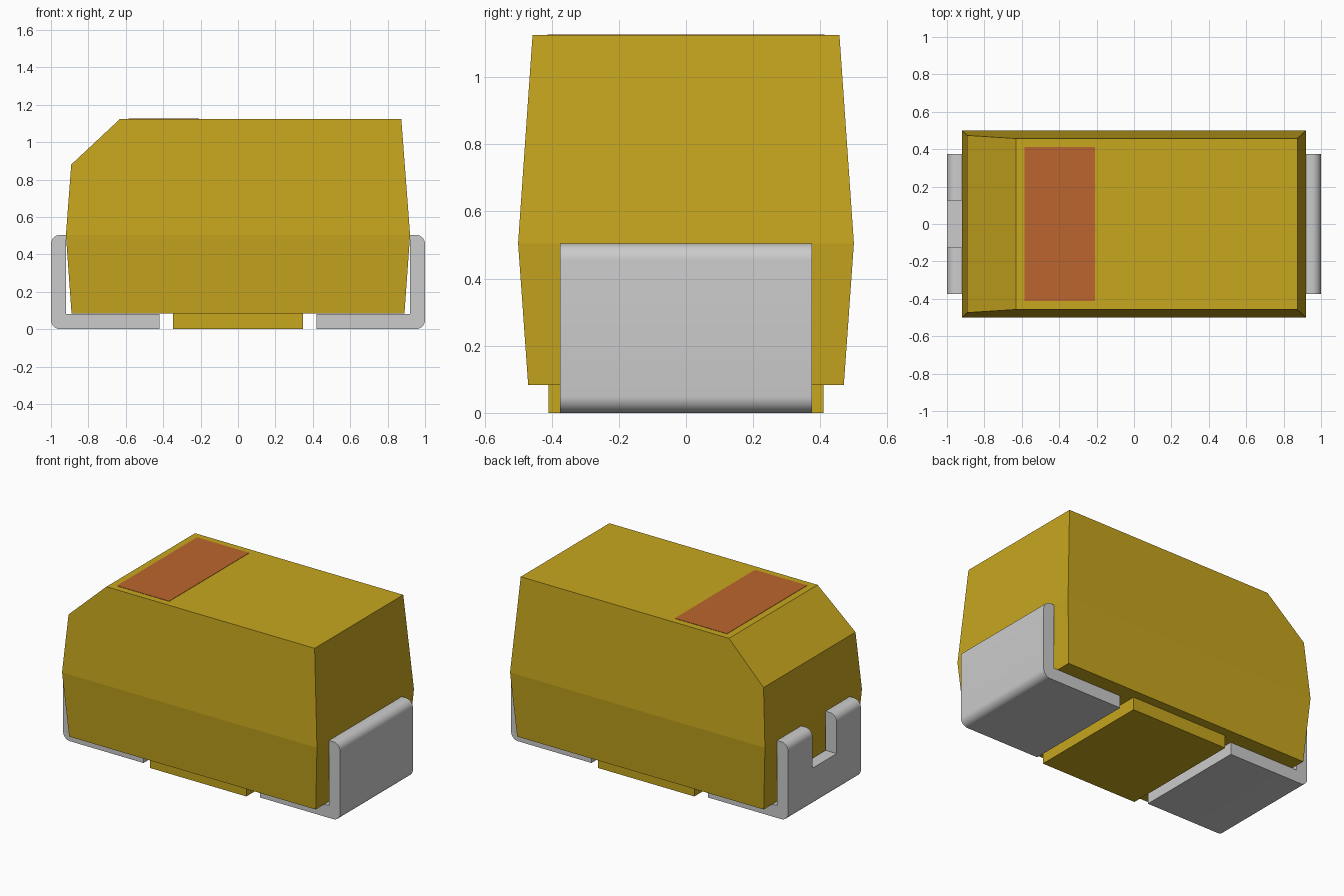
import bpy, bmesh, math
from mathutils import Vector

if "Cube" in bpy.data.objects:
    bpy.data.objects.remove(bpy.data.objects["Cube"])


def material(name, rgb):
    m = bpy.data.materials.new(name)
    m.diffuse_color = (*rgb, 1)
    m.use_nodes = True
    m.node_tree.nodes["Principled BSDF"].inputs["Base Color"].default_value = m.diffuse_color
    return m


def make_object(name, bm, mat=None):
    bmesh.ops.recalc_face_normals(bm, faces=bm.faces)
    me = bpy.data.meshes.new(name)
    bm.to_mesh(me)
    bm.free()
    ob = bpy.data.objects.new(name, me)
    bpy.context.collection.objects.link(ob)
    if mat:
        me.materials.append(mat)
    return ob


def box(name, x0, x1, y0, y1, z0, z1, mat=None):
    bm = bmesh.new()
    bmesh.ops.create_cube(bm, size=1)
    bmesh.ops.scale(bm, vec=(x1 - x0, y1 - y0, z1 - z0), verts=bm.verts)
    bmesh.ops.translate(bm, vec=((x0 + x1) / 2, (y0 + y1) / 2, (z0 + z1) / 2), verts=bm.verts)
    return make_object(name, bm, mat)


mustard = material("mustard", (0.57, 0.38, 0.013))
rust = material("rust", (0.50, 0.13, 0.027))

# Moulded body: rectangular rings widest at mid height
bm = bmesh.new()
rings = []
for hx, hy, z in [(0.89, 0.47, 0.083), (0.92, 0.5, 0.505), (0.873, 0.457, 1.125)]:
    rings.append([bm.verts.new((sx * hx, sy * hy, z))
                  for sx, sy in [(-1, -1), (1, -1), (1, 1), (-1, 1)]])
for a, b in zip(rings, rings[1:]):
    for i in range(4):
        j = (i + 1) % 4
        bm.faces.new((a[i], a[j], b[j], b[i]))
bm.faces.new(rings[0])
bm.faces.new(rings[-1])
# Slanted polarity corner on the left
cut = bmesh.ops.bisect_plane(bm, geom=bm.verts[:] + bm.edges[:] + bm.faces[:],
                             plane_co=(-0.63, 0, 1.125),
                             plane_no=Vector((-0.245, 0, 0.262)), clear_outer=True)
bmesh.ops.contextual_create(bm, geom=[e for e in cut["geom_cut"] if isinstance(e, bmesh.types.BMEdge)])
make_object("body", bm, mustard)

# Standoff under the body and polarity band on top
box("standoff", -0.347, 0.347, -0.41, 0.41, 0, 0.083, mustard)
box("polarity_band", -0.585, -0.208, -0.413, 0.413, 1.12, 1.127, rust)


# Bent terminals: L profile with rounded outer corners
def terminal(name, side):
    r, n = 0.05, 8
    prof = [(0.92, 0.505), (0.92, 0.08), (0.42, 0.08), (0.42, 0.0)]
    for cz, start in [(r, -90), (0.505 - r, 0)]:
        for i in range(n + 1):
            a = math.radians(start + 90 * i / n)
            prof.append((1 - r + r * math.cos(a), cz + r * math.sin(a)))
    bm = bmesh.new()
    face = bm.faces.new([bm.verts.new((side * x, -0.375, z)) for x, z in prof])
    ext = bmesh.ops.extrude_face_region(bm, geom=[face])
    bmesh.ops.translate(bm, vec=(0, 0.75, 0),
                        verts=[v for v in ext["geom"] if isinstance(v, bmesh.types.BMVert)])
    return make_object(name, bm)


right = terminal("right_terminal", 1)
left = terminal("left_terminal", -1)

# Notch in the left terminal
cutter = box("notch_cutter", -1.1, -0.85, -0.125, 0.125, 0.25, 0.7)
cutter.hide_render = True
mod = left.modifiers.new("notch", "BOOLEAN")
mod.operation = "DIFFERENCE"
mod.solver = "EXACT"
mod.object = cutter
bpy.context.view_layer.objects.active = left
bpy.ops.object.modifier_apply(modifier=mod.name)
bpy.data.objects.remove(cutter)

bpy.ops.object.select_all(action="DESELECT")
for ob in (right, left):
    ob.select_set(True)
bpy.ops.object.shade_smooth_by_angle(angle=math.radians(30))
